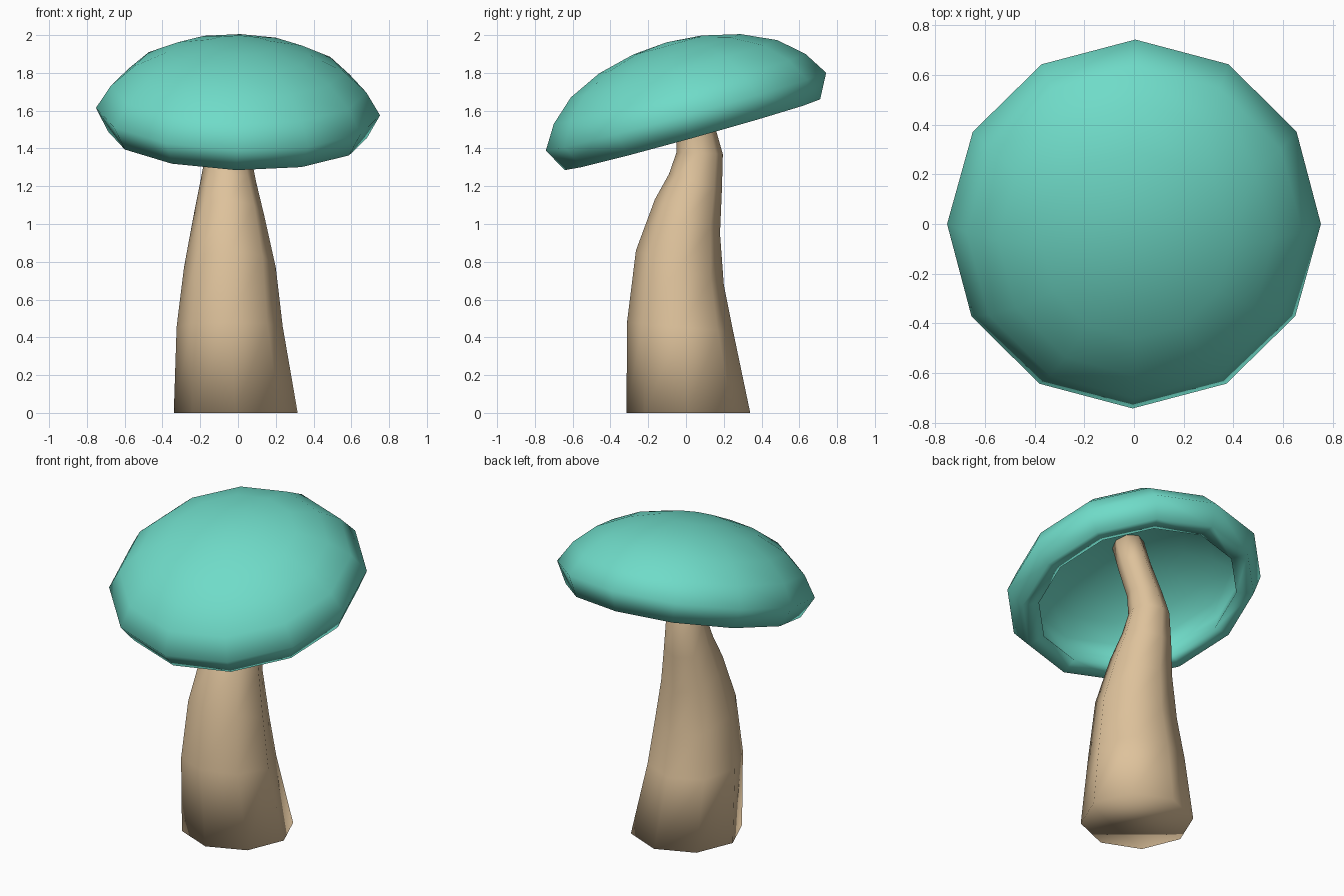
import bpy, bmesh, math
from mathutils import Matrix, Vector

if "Cube" in bpy.data.objects:
    bpy.data.objects.remove(bpy.data.objects["Cube"])


def loft(name, rings, color, start_tip=None, end_tip=None, cap_ends=False):
    """Skin a list of point rings, closing the ends with tips or flat faces."""
    bm = bmesh.new()
    loops = [[bm.verts.new(p) for p in ring] for ring in rings]
    n = len(loops[0])
    for a, b in zip(loops, loops[1:]):
        for i in range(n):
            j = (i + 1) % n
            bm.faces.new((a[i], a[j], b[j], b[i]))
    for tip, loop in ((start_tip, loops[0]), (end_tip, loops[-1])):
        if tip is not None:
            t = bm.verts.new(tip)
            for i in range(n):
                bm.faces.new((loop[i], loop[(i + 1) % n], t))
        elif cap_ends:
            bm.faces.new(loop)
    bmesh.ops.recalc_face_normals(bm, faces=bm.faces)
    mesh = bpy.data.meshes.new(name)
    bm.to_mesh(mesh)
    bm.free()
    for p in mesh.polygons:
        p.use_smooth = True
    mat = bpy.data.materials.new(name + "_color")
    mat.diffuse_color = color
    mat.use_nodes = True
    mat.node_tree.nodes["Principled BSDF"].inputs["Base Color"].default_value = mat.diffuse_color
    mesh.materials.append(mat)
    obj = bpy.data.objects.new(name, mesh)
    bpy.context.collection.objects.link(obj)
    return obj


def angles(n):
    return [2 * math.pi * i / n for i in range(n)]


# Cap: 12-sided hollow dome, profile from outer top over the lip to the inner ceiling
profile = [(.189, .366), (.389, .318), (.568, .235), (.692, .124), (.77, 0),
           (.702, -.127), (.60, -.112), (.655, .0), (.61, .07), (.51, .15),
           (.35, .225), (.17, .27)]
cap_rings = [[(.977 * r * math.cos(a), r * math.sin(a), h) for a in angles(12)]
             for r, h in profile]
cap = loft("mushroom_cap", cap_rings, (.16, .71, .58, 1),
           start_tip=(0, 0, .381), end_tip=(0, 0, .285))
cap.matrix_world = (Matrix.Translation((0, 0, 1.595))
                    @ Matrix.Rotation(math.radians(1.5), 4, 'Y')
                    @ Matrix.Rotation(math.radians(15.5), 4, 'X'))

# Stem: bent 8-sided tube; each ring = front (y, z), back (y, z), centre x, half width
stem = [((-.315, 0), (.34, 0), -.012, .328),
        ((-.312, .48), (.25, .43), -.044, .281),
        ((-.265, .86), (.20, .68), -.043, .243),
        ((-.165, 1.13), (.18, .95), -.048, .188),
        ((-.09, 1.265), (.19, 1.18), -.052, .148),
        ((-.05, 1.38), (.195, 1.37), -.052, .118),
        ((-.052, 1.50), (.155, 1.51), -.04, .105),
        ((-.10, 1.69), (.085, 1.74), -.01, .095),
        ((-.14, 1.86), (.04, 1.92), .01, .09)]
stem_rings = []
for front, back, cx, rx in stem:
    f, b = Vector((cx, *front)), Vector((cx, *back))
    mid, half = (f + b) / 2, (b - f) / 2
    stem_rings.append([mid + half * math.sin(a) + Vector((rx * math.cos(a), 0, 0))
                       for a in angles(8)])
loft("mushroom_stem", stem_rings, (.73, .54, .33, 1), cap_ends=True)
